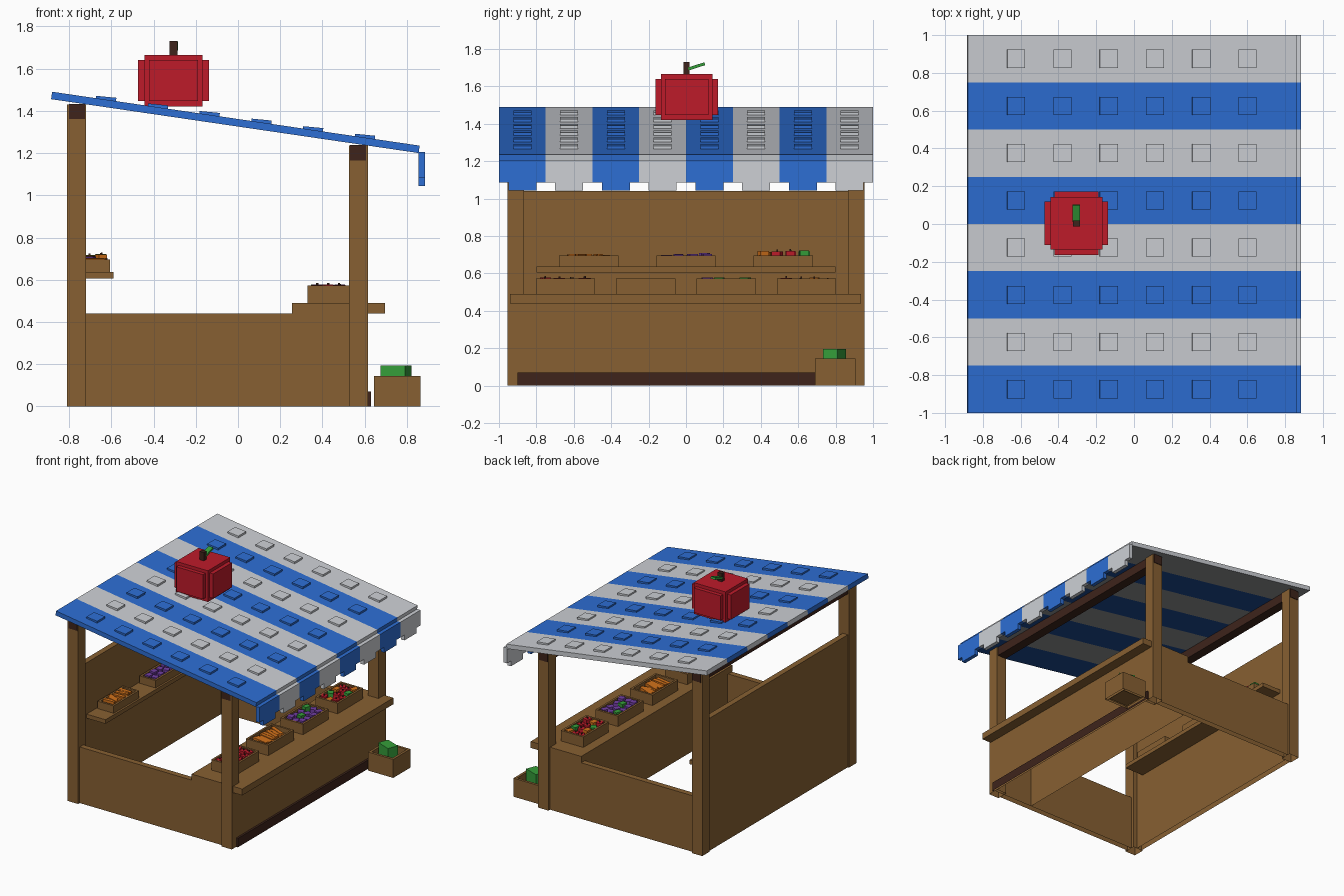
import bpy, bmesh, math, random
from mathutils import Matrix, Vector, Euler

if "Cube" in bpy.data.objects:
    bpy.data.objects.remove(bpy.data.objects["Cube"])

random.seed(4)


def material(name, r, g, b):
    lin = [((c / 255 + 0.055) / 1.055) ** 2.4 for c in (r, g, b)]
    m = bpy.data.materials.new(name)
    m.diffuse_color = (*lin, 1)
    m.use_nodes = True
    m.node_tree.nodes["Principled BSDF"].inputs["Base Color"].default_value = m.diffuse_color
    return m


WOOD = material("wood", 135, 96, 50)
DARK = material("dark_wood", 62, 36, 27)
BLUE = material("blue_cloth", 45, 110, 212)
GREY = material("pale_grey_cloth", 205, 208, 213)
BLUE_LINING = material("navy_lining", 27, 70, 140)
GREY_LINING = material("dark_grey_lining", 136, 138, 140)
RED = material("red", 190, 27, 42)
GREEN = material("green", 53, 158, 58)
ORANGE = material("orange", 212, 114, 26)
PURPLE = material("purple", 114, 62, 164)


def finish(name, bm, mats):
    bmesh.ops.recalc_face_normals(bm, faces=bm.faces)
    # Parts standing on the ground are open underneath
    ground = [f for f in bm.faces if all(v.co.z < 0.001 for v in f.verts)]
    bmesh.ops.delete(bm, geom=ground, context="FACES_ONLY")
    me = bpy.data.meshes.new(name)
    bm.to_mesh(me)
    bm.free()
    for m in mats:
        me.materials.append(m)
    ob = bpy.data.objects.new(name, me)
    bpy.context.collection.objects.link(ob)
    return ob


def add_box(bm, centre, size, rot=(0, 0, 0), index=0):
    mat = Matrix.LocRotScale(Vector(centre), Euler(rot), Vector(size))
    verts = bmesh.ops.create_cube(bm, size=1, matrix=mat)["verts"]
    for f in {f for v in verts for f in v.link_faces}:
        f.material_index = index


def add_span(bm, x0, x1, y0, y1, z0, z1):
    add_box(bm, ((x0 + x1) / 2, (y0 + y1) / 2, (z0 + z1) / 2), (x1 - x0, y1 - y0, z1 - z0))


def spans(name, mat, *boxes):
    bm = bmesh.new()
    for b in boxes:
        add_span(bm, *b)
    return finish(name, bm, [mat])


def add_prism(bm, profile, y0, y1):
    """Extrude an x-z outline along y."""
    face = bm.faces.new([bm.verts.new((x, y0, z)) for x, z in profile])
    new = bmesh.ops.extrude_face_region(bm, geom=[face])["geom"]
    bmesh.ops.translate(bm, vec=(0, y1 - y0, 0),
                        verts=[v for v in new if isinstance(v, bmesh.types.BMVert)])


# Posts, walls and beams
for side, s in (("left", -1), ("right", 1)):
    y0, y1 = sorted((s * 0.865, s * 0.955))
    spans("rear_post_" + side, WOOD, (-0.81, -0.72, y0, y1, 0, 1.43))
    spans("counter_post_" + side, WOOD, (0.525, 0.615, y0, y1, 0, 1.235))
    y0, y1 = sorted((s * 0.89, s * 0.935))
    spans("low_side_wall_" + side, WOOD, (-0.72, 0.525, y0, y1, 0, 0.44))
spans("back_wall", WOOD, (-0.80, -0.755, -0.865, 0.865, 0, 1.04))
spans("counter_body", WOOD, (0.26, 0.614, -0.889, 0.889, 0, 0.44))
spans("kick_board", DARK, (0.614, 0.63, -0.90, 0.90, 0, 0.07))
spans("rear_beam", DARK, (-0.80, -0.725, -0.96, 0.96, 1.36, 1.432))
spans("counter_beam", DARK, (0.53, 0.605, -0.96, 0.96, 1.165, 1.237))
spans("counter_top", WOOD, (0.255, 0.695, -0.94, 0.935, 0.44, 0.49))
spans("back_shelf", WOOD, (-0.76, -0.59, -0.80, 0.80, 0.605, 0.637))

# Striped sloping awning, one piece per stripe with tiles and valance tab
SLOPE = (1.235 - 1.49) / (0.86 + 0.88)


def roof_z(x):
    return 1.49 + SLOPE * (x + 0.88)


for i in range(8):
    y = -1 + 0.25 * i
    mid = y + 0.125
    bm = bmesh.new()
    add_prism(bm, [(-0.88, 1.49), (0.86, 1.235), (0.855, 1.20), (-0.885, 1.455)], y, y + 0.25)
    # The lining is the one long face that points down
    bmesh.ops.recalc_face_normals(bm, faces=bm.faces)
    for f in bm.faces:
        f.material_index = int(f.normal.z < -0.9)
    add_span(bm, 0.855, 0.885, y, y + 0.25, 1.085, 1.205)
    add_span(bm, 0.855, 0.885, mid - 0.075, mid + 0.075, 1.043, 1.085)
    for k in range(6):
        x0 = -0.673 + 0.245 * k
        x1 = x0 + 0.097
        add_prism(bm, [(x0, roof_z(x0) - 0.01), (x0 + 0.002, roof_z(x0) + 0.011),
                       (x1, roof_z(x1) + 0.016), (x1 - 0.002, roof_z(x1) - 0.01)],
                  mid - 0.048, mid + 0.048)
    finish("awning_stripe_%d" % (i + 1), bm,
           [GREY, GREY_LINING] if i % 2 else [BLUE, BLUE_LINING])

# Big apple sign on the awning
AX, AY = -0.305, 0.004
spans("apple_body", RED,
      (AX - 0.138, AX + 0.138, AY - 0.138, AY + 0.138, 1.42, 1.665),
      (AX - 0.168, AX + 0.168, AY - 0.116, AY + 0.116, 1.447, 1.64),
      (AX - 0.116, AX + 0.116, AY - 0.168, AY + 0.168, 1.447, 1.64))
spans("apple_stem", DARK, (AX - 0.019, AX + 0.019, -0.014, 0.018, 1.66, 1.73))
bm = bmesh.new()
add_box(bm, (AX, 0.057, 1.707), (0.04, 0.092, 0.016), (math.radians(18), 0, 0))
finish("apple_leaf", bm, [GREEN])


# Open crates
def crate(name, x0, x1, y0, y1, z0, z1, floor, t=0.016):
    spans(name, WOOD,
          (x0, x0 + t, y0, y1, z0, z1), (x1 - t, x1, y0, y1, z0, z1),
          (x0 + t, x1 - t, y0, y0 + t, z0, z1), (x0 + t, x1 - t, y1 - t, y1, z0, z1),
          (x0 + t, x1 - t, y0 + t, y1 - t, z0 + 0.01, floor))


# Produce: rows of small jittered blocks, or long thin carrots
def produce(name, kinds, x0, x1, y0, y1, floor):
    mats = [RED, GREEN, ORANGE, PURPLE, DARK]
    bm = bmesh.new()
    if kinds == [ORANGE]:
        length = min(0.13, (x1 - x0) * 0.9)
        for k in range(9):
            cy = y0 + 0.04 + (y1 - y0 - 0.08) * k / 8
            cx = (x0 + x1) / 2 + random.uniform(-0.01, 0.01)
            add_box(bm, (cx, cy, floor + random.uniform(0.01, 0.024)), (length, 0.028, 0.026),
                    (0, 0, random.uniform(-0.45, 0.45)), 2)
    else:
        nx, ny = (3 if x1 - x0 > 0.12 else 2), 4
        for n in range(nx * ny):
            a, b = n % nx, n // nx
            cx = x0 + (x1 - x0) * (a + 0.5) / nx + random.uniform(-0.003, 0.003)
            cy = y0 + (y1 - y0) * (b + 0.5) / ny + random.uniform(-0.008, 0.008)
            cz = floor + random.uniform(0.008, 0.022)
            m = kinds[n % len(kinds)]
            add_box(bm, (cx, cy, cz), (0.043, 0.048, 0.042),
                    (0, 0, random.uniform(-0.5, 0.5)), mats.index(m))
            if m == RED:
                add_box(bm, (cx, cy, cz + 0.024), (0.008, 0.008, 0.012), index=4)
    finish(name, bm, mats)


MIXED = [RED, ORANGE, RED, GREEN, RED]
counter_goods = [("apples", [RED] * 6 + [GREEN]), ("carrots", [ORANGE]),
                 ("plums", [PURPLE] * 4 + [GREEN]), ("mixed_fruit", MIXED)]
for i, (label, kinds) in enumerate(counter_goods):
    cy = -0.645 + 0.43 * i
    crate("counter_crate_" + label, 0.33, 0.525, cy - 0.158, cy + 0.158, 0.49, 0.572, 0.535)
    produce("counter_" + label, kinds, 0.348, 0.507, cy - 0.14, cy + 0.14, 0.535)

shelf_goods = [("carrots", [ORANGE]), ("plums", [PURPLE]),
               ("mixed_fruit", [ORANGE] * 3 + [RED] * 3 + [GREEN] * 2)]
for i, (label, kinds) in enumerate(shelf_goods):
    cy = -0.52 + 0.52 * i
    crate("shelf_crate_" + label, -0.745, -0.605, cy - 0.158, cy + 0.158, 0.637, 0.695, 0.665)
    produce("shelf_" + label, kinds, -0.728, -0.622, cy - 0.14, cy + 0.14,
            0.682 if label == "mixed_fruit" else 0.668)

# Floor crate with a cabbage
crate("floor_crate", 0.645, 0.865, 0.69, 0.905, 0, 0.145, 0.06, 0.02)
bm = bmesh.new()
add_box(bm, (0.748, 0.793, 0.125), (0.123, 0.084, 0.14), (0, 0, math.radians(-21)))
finish("cabbage", bm, [GREEN])
